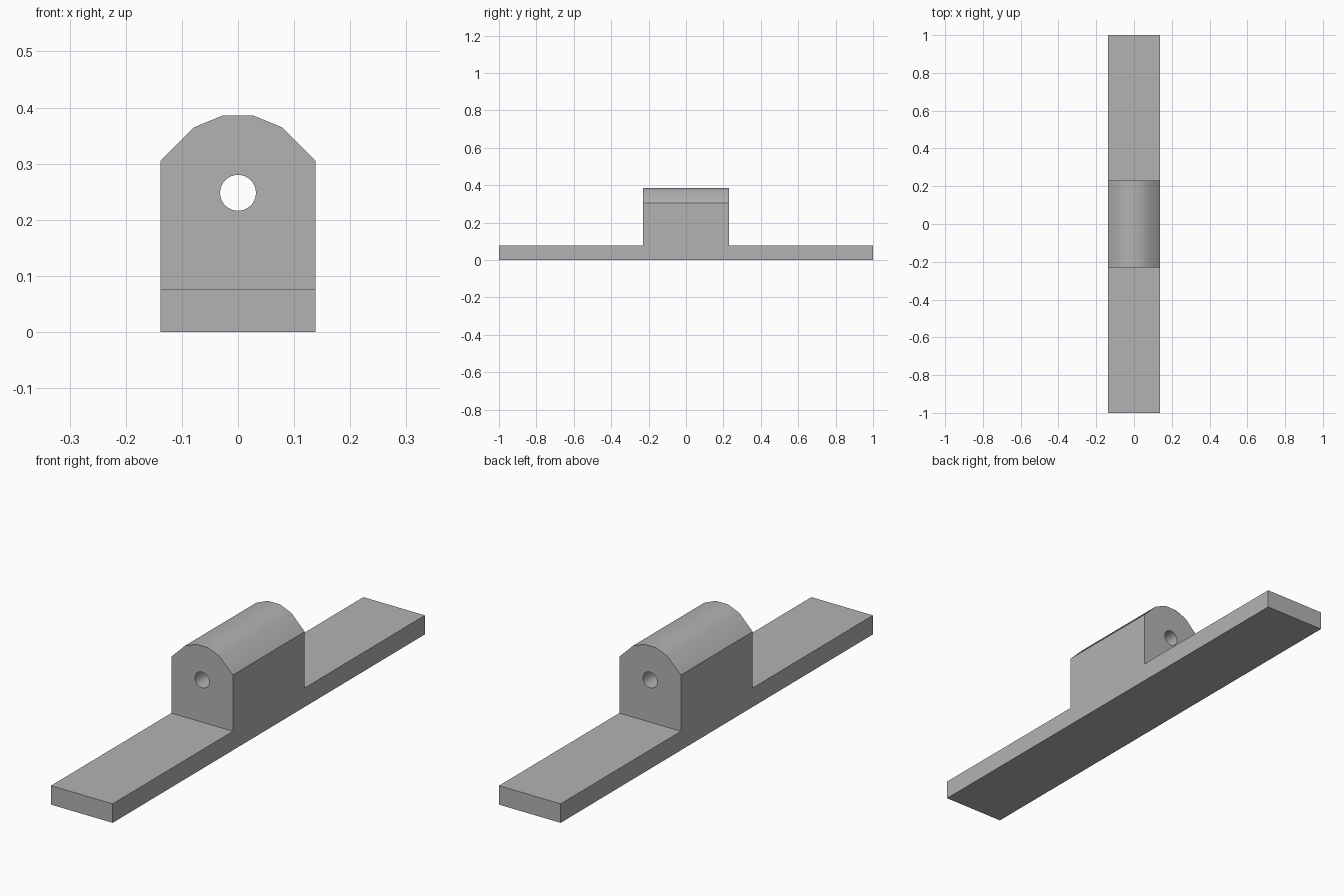
import bpy, bmesh, math

if "Cube" in bpy.data.objects:
    bpy.data.objects.remove(bpy.data.objects["Cube"], do_unlink=True)

HALF_W, BASE_H, BLOCK_Y = 0.138, 0.077, 0.23
HOLE_Z, HOLE_R = 0.248, 0.032

grey = bpy.data.materials.new("plain grey")
grey.use_nodes = True
grey.diffuse_color = (0.45, 0.45, 0.45, 1)
grey.node_tree.nodes["Principled BSDF"].inputs["Base Color"].default_value = (0.45, 0.45, 0.45, 1)


def prism(name, outline, y0, y1):
    """Extrude an (x, z) outline along y."""
    bm = bmesh.new()
    face = bm.faces.new([bm.verts.new((x, y0, z)) for x, z in outline])
    new = bmesh.ops.extrude_face_region(bm, geom=[face])["geom"]
    verts = [v for v in new if isinstance(v, bmesh.types.BMVert)]
    bmesh.ops.translate(bm, verts=verts, vec=(0, y1 - y0, 0))
    bmesh.ops.recalc_face_normals(bm, faces=bm.faces)
    mesh = bpy.data.meshes.new(name)
    bm.to_mesh(mesh)
    bm.free()
    mesh.materials.append(grey)
    obj = bpy.data.objects.new(name, mesh)
    bpy.context.collection.objects.link(obj)
    return obj


def cut(body, cutter):
    """Subtract the cutter and discard it."""
    cutter.hide_render = True
    mod = body.modifiers.new("cut", "BOOLEAN")
    mod.operation, mod.solver, mod.object = "DIFFERENCE", "EXACT", cutter
    bpy.ops.object.modifier_apply(modifier=mod.name)
    bpy.data.objects.remove(cutter, do_unlink=True)


# Arched bar over the full length
right = [(HALF_W, 0), (HALF_W, 0.305), (0.078, 0.365), (0.027, 0.386)]
body = prism("mounting_bracket", right + [(-x, z) for x, z in reversed(right)], -1, 1)
bpy.context.view_layer.objects.active = body
body.select_set(True)

# Cut away both ends to leave the flat base strips
notch = [(-0.3, BASE_H), (0.3, BASE_H), (0.3, 0.6), (-0.3, 0.6)]
for side in (-1, 1):
    cut(body, prism("end_cutter", notch, side * BLOCK_Y, side * 1.2))

# Bore through the block
circle = [(HOLE_R * math.cos(a), HOLE_Z + HOLE_R * math.sin(a))
          for a in (math.tau * i / 32 for i in range(32))]
cut(body, prism("bore_cutter", circle, -0.5, 0.5))

bpy.ops.object.shade_smooth_by_angle(angle=math.radians(30))
